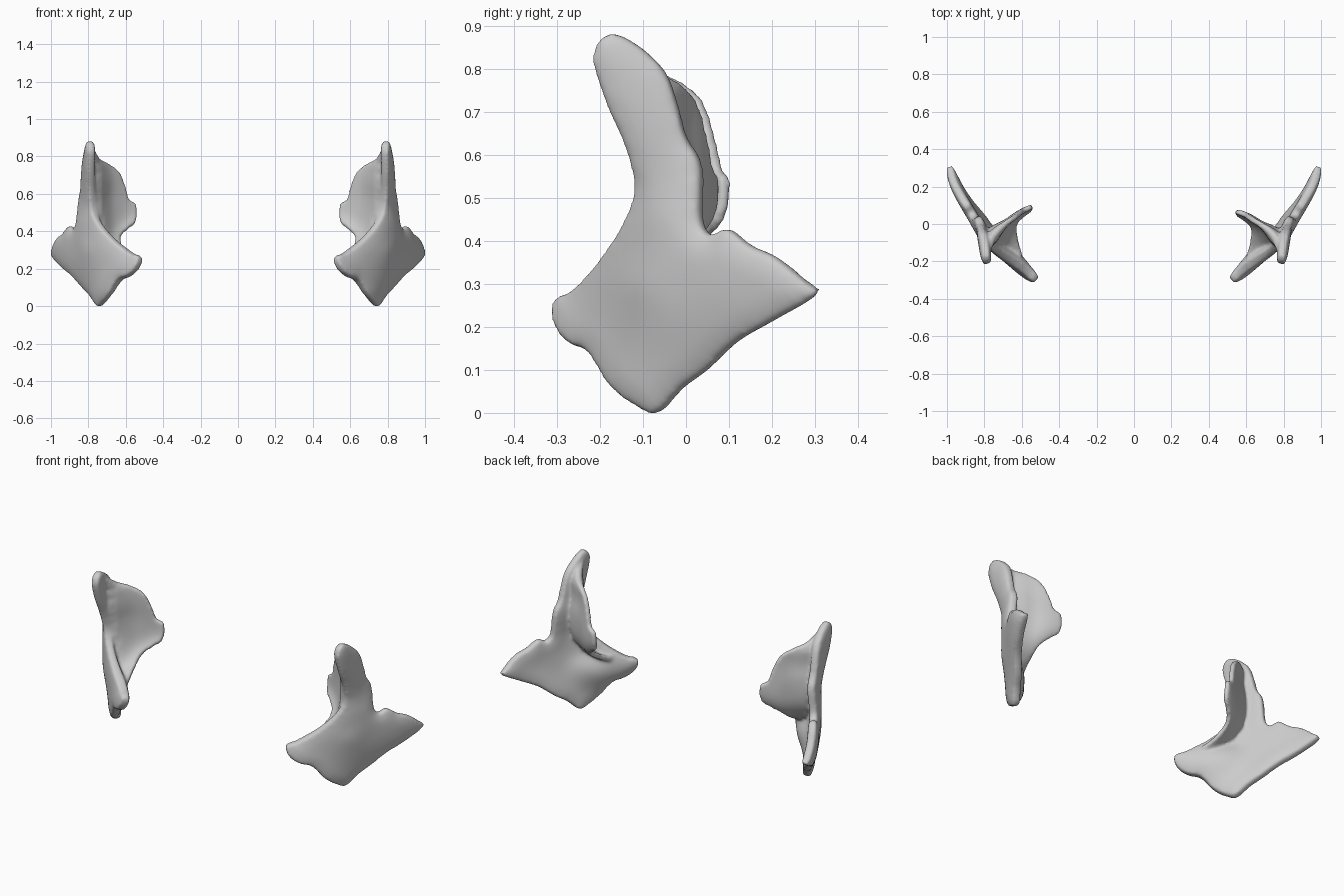
import bpy, math
from mathutils import Vector
from mathutils.geometry import delaunay_2d_cdt, interpolate_bezier

if "Cube" in bpy.data.objects:
    bpy.data.objects.remove(bpy.data.objects["Cube"])


def solve(A, b):
    n = len(b)
    M = [r[:] + [v] for r, v in zip(A, b)]
    for i in range(n):
        p = max(range(i, n), key=lambda k: abs(M[k][i]))
        M[i], M[p] = M[p], M[i]
        for k in range(i + 1, n):
            f = M[k][i] / M[i][i]
            M[k] = [a - f * c for a, c in zip(M[k], M[i])]
    s = [0.0] * n
    for i in reversed(range(n)):
        s[i] = (M[i][n] - sum(M[i][j] * s[j] for j in range(i + 1, n))) / M[i][i]
    return s


def thin_plate(pts):
    # smooth height field w(u, v) through scattered (u, v, w) points
    def ker(a, b):
        d = (a[0] - b[0]) ** 2 + (a[1] - b[1]) ** 2
        return 0.5 * d * math.log(d) if d > 1e-12 else 0.0
    n = len(pts)
    A = [[ker(p, q) + (0.002 if p is q else 0) for q in pts] + [1, p[0], p[1]] for p in pts]
    for k in range(3):
        A.append([(1, q[0], q[1])[k] for q in pts] + [0, 0, 0])
    c = solve(A, [p[2] for p in pts] + [0, 0, 0])
    return lambda u, v: sum(ci * ker((u, v), q) for ci, q in zip(c, pts)) + c[n] + c[n + 1] * u + c[n + 2] * v


def sheet(outline, inner, to_xyz, thick, verts, faces):
    # curved plate: smooth outline, filled, lifted, given a thickness on both sides
    n = len(outline)
    P = [Vector(p[:2]) for p in outline]
    loop = []
    for i in range(n):
        a, b, c, d = P[i - 1], P[i], P[(i + 1) % n], P[(i + 2) % n]
        loop += interpolate_bezier(b, b + (c - a) / 6, c - (d - b) / 6, c, 5)[:-1]
    loop = [Vector(p[:2]) for p in loop]
    m = len(loop)
    us, vs = [p.x for p in loop], [p.y for p in loop]
    grid, st = [], 0.02
    for i in range(int((max(us) - min(us)) / st) + 1):
        for j in range(int((max(vs) - min(vs)) / st) + 1):
            grid.append(Vector((min(us) + (i + .37) * st, min(vs) + (j + .41) * st)))
    res = delaunay_2d_cdt(loop + grid, [], [list(range(m))], 1, 1e-5)
    field = thin_plate(outline + inner)
    base = len(verts)
    pts2, e = res[0], 0.002
    k = len(pts2)
    for s in (1, -1):
        for p in pts2:
            u, v = p
            w = field(u, v)
            nu = -(field(u + e, v) - w) / e
            nv = -(field(u, v + e) - w) / e
            nrm = Vector((nu, nv, 1)).normalized()
            dist = min((p - q).length for q in loop)
            verts.append(to_xyz(*(Vector((u, v, w)) + nrm * s * thick(u, v, s, dist))))
    count = {}
    for f in res[2]:
        faces.append([base + q for q in f])
        faces.append([base + k + q for q in reversed(f)])
        for a, b in zip(f, list(f[1:]) + [f[0]]):
            count[(a, b)] = 1
    for a, b in count:
        if (b, a) not in count:
            faces.append([base + b, base + a, base + k + a, base + k + b])


# outer plate as (y, z, x): tall upper process, rear point, front point, lower tip
outer = [(.305, .275, .985), (.2, .212, .935), (.12, .165, .88), (.05, .1, .82), (-.01, .055, .78), (-.06, .002, .742),
         (-.1, .01, .725), (-.17, .062, .685), (-.22, .14, .635), (-.265, .16, .59), (-.298, .2, .545),
         (-.298, .262, .52), (-.25, .29, .58), (-.175, .38, .685), (-.115, .5, .765), (-.13, .6, .78),
         (-.185, .73, .785), (-.213, .83, .785), (-.18, .88, .79), (-.12, .86, .795), (-.05, .795, .81),
         (-.02, .715, .82), (0, .64, .825), (.035, .575, .835), (.036, .45, .85), (.06, .412, .87),
         (.1, .428, .895), (.15, .39, .925), (.21, .362, .96), (.28, .305, .985)]
outer_in = [(-.1, .3, .775), (-.1, .15, .745), (0, .3, .835), (-.2, .25, .65), (.1, .28, .895), (-.04, .45, .82)]
# inner wall of the socket as (x, z, y), starting at the front rim
wall = [(.79, .85, -.165), (.745, .79, -.055), (.70, .765, -.01), (.64, .72, .03), (.605, .64, .055), (.585, .57, .07),
        (.548, .545, .085), (.545, .455, .075), (.58, .42, .045), (.625, .375, .0), (.62, .32, -.08),
        (.60, .28, -.19), (.68, .29, -.15), (.745, .38, -.12), (.775, .5, -.1), (.785, .65, -.125)]
wall_in = [(.67, .5, .015), (.72, .6, -.025), (.68, .4, -.02), (.72, .48, -.035)]


def outer_thick(y, z, s, d):
    body = math.exp(-((y + .15) ** 2 + (z - .22) ** 2) / .01)
    t = min(1, d / .06)
    return .018 + .012 * t * (2 - t) + (.042 * body if s < 0 else 0)


def wall_thick(x, z, s, d):
    # thicker behind the rim so the socket runs smoothly into it
    root = max(0, min(1, (x - .68) / .07)) * min(1, d / .03)
    low = max(0, min(1, (.75 - z) / .3))
    return .014 + root * ((.02 + .025 * low) if s > 0 else .014)


for name, sx, dy in (("left_cheek_bone", -1, .005), ("right_cheek_bone", 1, -.02)):
    verts, faces = [], []
    sheet(outer, outer_in, lambda y, z, x: (sx * x, y, z), outer_thick, verts, faces)
    sheet(wall, wall_in, lambda x, z, y: (sx * x, y + dy * (.8 - x) / .25, z), wall_thick, verts, faces)
    me = bpy.data.meshes.new(name)
    me.from_pydata(verts, [], faces)
    ob = bpy.data.objects.new(name, me)
    bpy.context.collection.objects.link(ob)
    # fuse the plates into one smooth bone
    r = ob.modifiers.new("fuse", 'REMESH')
    r.mode = 'VOXEL'
    r.voxel_size = .008
    r.use_smooth_shade = True
    s = ob.modifiers.new("soften", 'SMOOTH')
    s.factor, s.iterations = .5, 14
